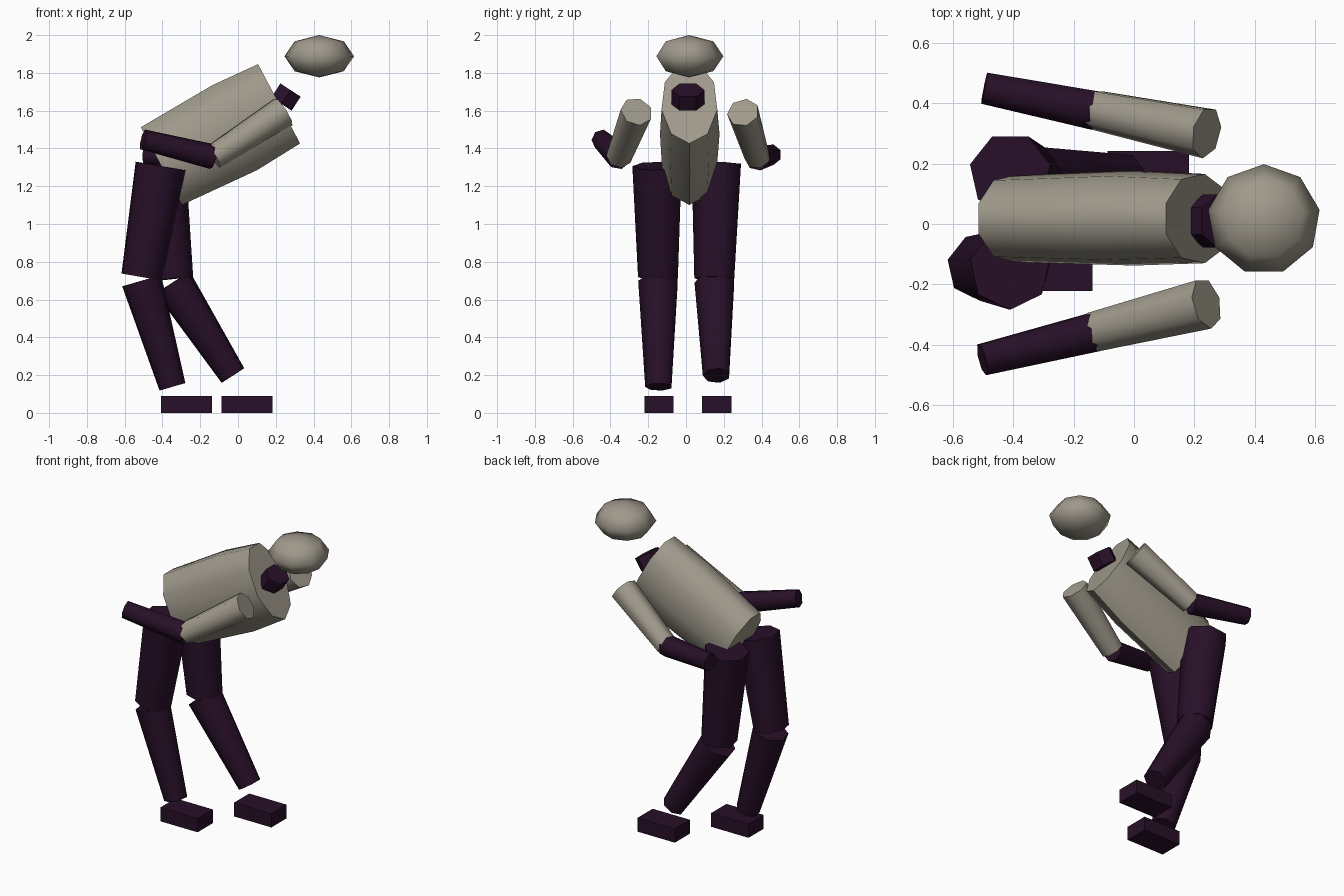
import bpy, bmesh
from math import cos, sin, tau, radians
from mathutils import Vector

cube = bpy.data.objects.get("Cube")
if cube:
    bpy.data.objects.remove(cube)


def material(name, rgb):
    m = bpy.data.materials.new(name)
    m.use_nodes = True
    m.diffuse_color = (*rgb, 1)
    m.node_tree.nodes["Principled BSDF"].inputs["Base Color"].default_value = (*rgb, 1)
    return m


STONE = material("warm grey", (0.35, 0.32, 0.26))
PLUM = material("dark plum", (0.021, 0.005, 0.021))


def finish(bm, name, mat, angle):
    bmesh.ops.recalc_face_normals(bm, faces=bm.faces)
    mesh = bpy.data.meshes.new(name)
    bm.to_mesh(mesh)
    bm.free()
    mesh.materials.append(mat)
    ob = bpy.data.objects.new(name, mesh)
    bpy.context.collection.objects.link(ob)
    if angle:
        bpy.ops.object.select_all(action="DESELECT")
        ob.select_set(True)
        bpy.context.view_layer.objects.active = ob
        bpy.ops.object.shade_smooth_by_angle(angle=radians(angle))
    return ob


def tube(name, mat, rings, sides=7, ref=(0, -1, 0), angle=58):
    """Capped prism through rings of (centre, radius along ref, radius across)."""
    axis = (Vector(rings[-1][0]) - Vector(rings[0][0])).normalized()
    u = Vector(ref)
    u = (u - axis * u.dot(axis)).normalized()
    v = axis.cross(u)
    bm = bmesh.new()
    loops = []
    for centre, ru, rv in rings:
        loops.append([bm.verts.new(Vector(centre) + u * ru * cos(tau * i / sides)
                                   + v * rv * sin(tau * i / sides)) for i in range(sides)])
    for a, b in zip(loops, loops[1:]):
        for i in range(sides):
            j = (i + 1) % sides
            bm.faces.new((a[i], a[j], b[j], b[i]))
    bm.faces.new(loops[0])
    bm.faces.new(loops[-1])
    return finish(bm, name, mat, angle)


def limb(name, mat, start, r0, end, r1):
    return tube(name, mat, [(start, r0, r0), (end, r1, r1)])


def foot(name, x, y):
    bm = bmesh.new()
    bmesh.ops.create_cube(bm, size=1)
    for v in bm.verts:
        v.co = Vector((x + v.co.x * 0.27, y + v.co.y * 0.156, 0.045 + v.co.z * 0.09))
    return finish(bm, name, PLUM, 0)


# Head: flattened low-poly ball
bm = bmesh.new()
bmesh.ops.create_uvsphere(bm, u_segments=9, v_segments=4, radius=1)
for v in bm.verts:
    v.co = Vector((0.43 + v.co.x * 0.187, 0.015 + v.co.y * 0.183, 1.888 + v.co.z * 0.112))
finish(bm, "head", STONE, 80)

# Neck and leaning torso
tube("neck", PLUM, [((0.23, 0.01, 1.635), 0.088, 0.074),
                    ((0.278, 0.01, 1.709), 0.088, 0.074)], sides=6, angle=0)
tube("torso", STONE, [((-0.409, 0.018, 1.313), 0.24, 0.146),
                      ((-0.021, 0.02, 1.517), 0.262, 0.16),
                      ((0.214, 0.018, 1.643), 0.245, 0.15)], sides=9, ref=(0, 0, -1))

# Arms, bent back at the elbow
for side, shoulder, elbow, wrist in (
        ("front", (0.24, -0.262, 1.595), (-0.13, -0.355, 1.355), (-0.502, -0.447, 1.447)),
        ("back", (0.24, 0.302, 1.59), (-0.125, 0.378, 1.35), (-0.495, 0.452, 1.367))):
    limb(side + "_upper_arm", STONE, shoulder, 0.086, elbow, 0.068)
    limb(side + "_forearm", PLUM, elbow, 0.068, wrist, 0.055)

# Legs, bent at the knee, with loose block feet
for side, hip, knee, ankle, toe in (
        ("front", (-0.41, -0.147, 1.307), (-0.51, -0.143, 0.72), (-0.347, -0.143, 0.138), -0.272),
        ("back", (-0.41, 0.167, 1.315), (-0.345, 0.155, 0.71), (-0.027, 0.162, 0.198), 0.047)):
    limb(side + "_thigh", PLUM, hip, 0.137, knee, 0.111)
    shin_top = Vector(knee) - Vector((0, 0, 0.02))
    limb(side + "_shin", PLUM, shin_top, 0.11, ankle, 0.073)
    foot(side + "_foot", toe, -0.143 if side == "front" else 0.163)
